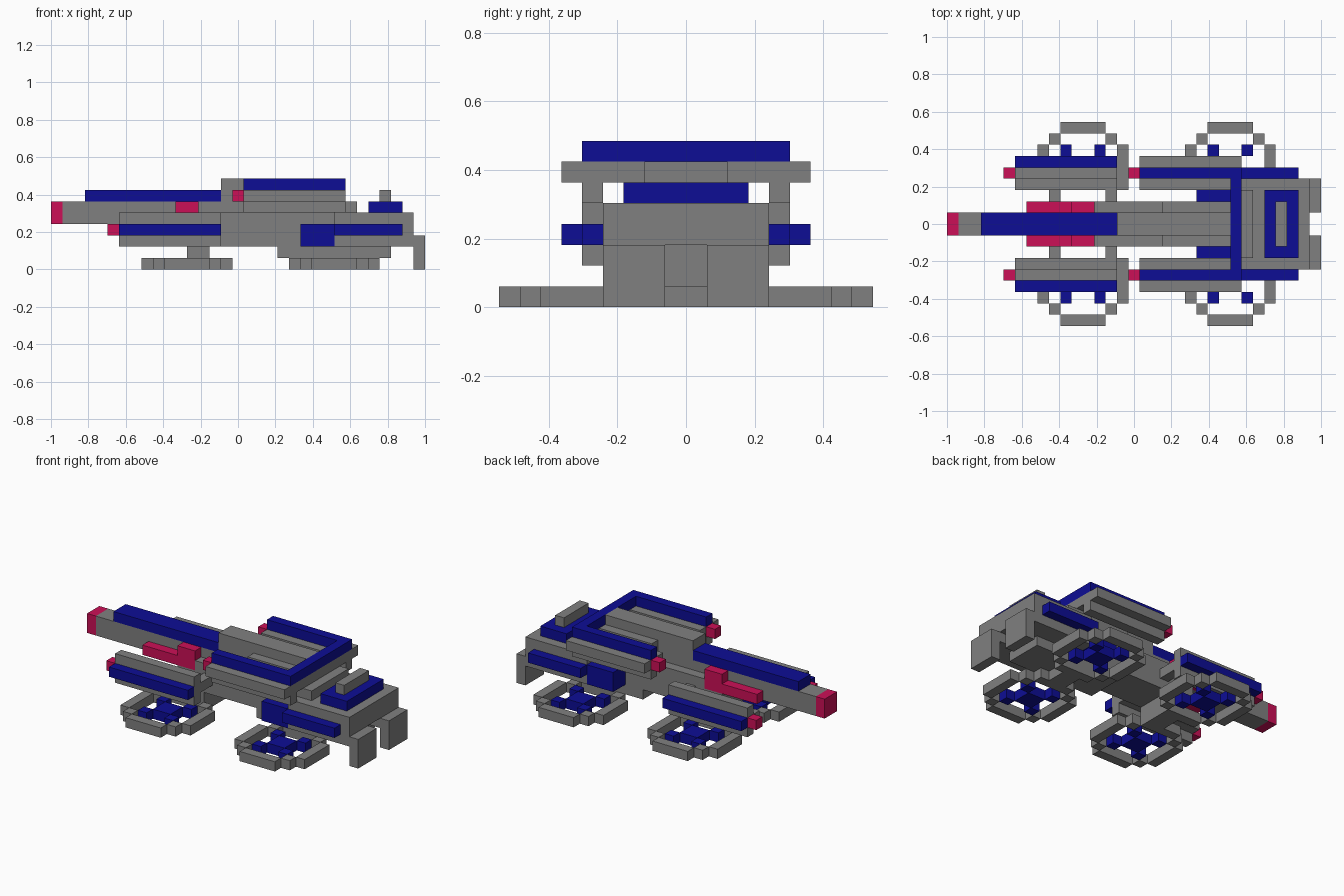
import bpy, bmesh

if "Cube" in bpy.data.objects:
    bpy.data.objects.remove(bpy.data.objects["Cube"])

U = 2 / 33  # one block of the grid

def material(name, rgb):
    m = bpy.data.materials.new(name)
    m.diffuse_color = (*rgb, 1)
    m.use_nodes = True
    m.node_tree.nodes["Principled BSDF"].inputs["Base Color"].default_value = m.diffuse_color
    return m

GRAY = material("gray", (0.216, 0.216, 0.216))
BLUE = material("deep blue", (0.004, 0.004, 0.30))
RED = material("crimson", (0.60, 0.005, 0.095))

def part(name, mat, *boxes, mirror=False):
    """Boxes (x0, x1, y0, y1, z0, z1) in grid blocks; x counts from the muzzle end."""
    bm = bmesh.new()
    for x0, x1, y0, y1, z0, z1 in boxes:
        sides = [(y0, y1), (-y1, -y0)] if mirror else [(y0, y1)]
        for a, b in sides:
            vs = bmesh.ops.create_cube(bm, size=1)["verts"]
            for v in vs:
                v.co.x = ((x0 + x1) / 2 + v.co.x * (x1 - x0)) * U - 1
                v.co.y = ((a + b) / 2 + v.co.y * (b - a)) * U
                v.co.z = ((z0 + z1) / 2 + v.co.z * (z1 - z0)) * U
    me = bpy.data.meshes.new(name)
    bm.to_mesh(me)
    bm.free()
    me.materials.append(mat)
    ob = bpy.data.objects.new(name, me)
    bpy.context.collection.objects.link(ob)
    return ob

# Main barrel
part("barrel_muzzle", RED, (0, 1, -1, 1, 4, 6))
part("barrel", GRAY, (1, 15, -1, 1, 4, 6))
part("barrel_top_cover", BLUE, (3, 15, -1, 1, 6, 7))
part("barrel_side_lights", RED, (7, 13, 1, 2, 4, 5), (11, 13, 1, 2, 5, 6), mirror=True)
part("barrel_side_rails", GRAY, (13, 19, 1, 2, 4, 5), mirror=True)

# Hull and upper spine
part("hull", GRAY, (11, 25, -2, 2, 2, 4))
part("spine", GRAY, (15, 25, -1, 1, 4, 8))
part("spine_sides", GRAY, (19, 25, 1, 2, 4, 7), mirror=True)
part("belly", GRAY, (20, 30, -2, 2, 1, 2))

# Rear body with tail legs, side strips and top vent
part("rear_body", GRAY, (25, 32, -4, 4, 3, 5), (25, 30, -4, 4, 2, 3))
part("rear_step", GRAY, (25, 27, -3, 3, 5, 6))
part("tail_leg", GRAY, (30, 32, 1, 4, 2, 3), (32, 33, 1, 4, 0, 3), mirror=True)
part("rear_side_strip", BLUE, (25, 31, 4, 5, 3, 4), mirror=True)
part("side_block", BLUE, (22, 25, 2, 4, 2, 4), mirror=True)
part("rear_vent", BLUE, (28, 31, -3, 3, 5, 6))
part("rear_fin", GRAY, (29, 30, -2, 2, 6, 7))

# Upper guns joined by a crossbar
part("upper_gun", GRAY, (17, 26, 3, 6, 6, 7), (17, 26, 4, 5, 5, 6), mirror=True)
part("upper_crossbar", GRAY, (25, 26, -3, 3, 6, 7))
part("upper_trim", BLUE, (17, 26, 4, 5, 7, 8), mirror=True)
part("upper_trim_crossbar", BLUE, (25, 26, -4, 4, 7, 8))
part("upper_gun_tip", RED, (16, 17, 4, 5, 6, 7), mirror=True)

# Lower front guns
part("lower_gun", GRAY, (6, 15, 4, 5, 2, 5), (6, 15, 3, 4, 3, 4), mirror=True)
part("lower_gun_bracket", GRAY, (14, 15, 2, 3, 3, 4), mirror=True)
part("lower_gun_plate", BLUE, (6, 15, 5, 6, 3, 4), mirror=True)
part("lower_gun_tip", RED, (5, 6, 4, 5, 3, 4), mirror=True)

# Four hover rings with cross-shaped rotors
for label, x in (("front", 8), ("rear", 21)):
    ring = []
    for e, d in ((0, 1), (7, 6)):  # both ends of the octagon
        ring += [(x + 2, x + 6, 1 + e, 2 + e, 0, 1), (x + e, x + e + 1, 3, 7, 0, 1)]
        ring += [(x + d, x + d + 1, 1 + k, 2 + k, 0, 1) for k in (1, 6)]
    part(label + "_hover_ring", GRAY, *ring, mirror=True)
    rotor = [(x + 3, x + 5, 4, 6, 0, 1)]
    rotor += [(x + i, x + i + 1, 1 + j, 2 + j, 0, 1) for i in (2, 5) for j in (2, 5)]
    part(label + "_rotor", BLUE, *rotor, mirror=True)

# Struts between the rings and the hull
part("front_strut", GRAY, (12, 14, -2, 2, 1, 2), (12, 14, -1, 1, 0, 1))
part("rear_strut", GRAY, (24, 26, -1, 1, 0, 1))
